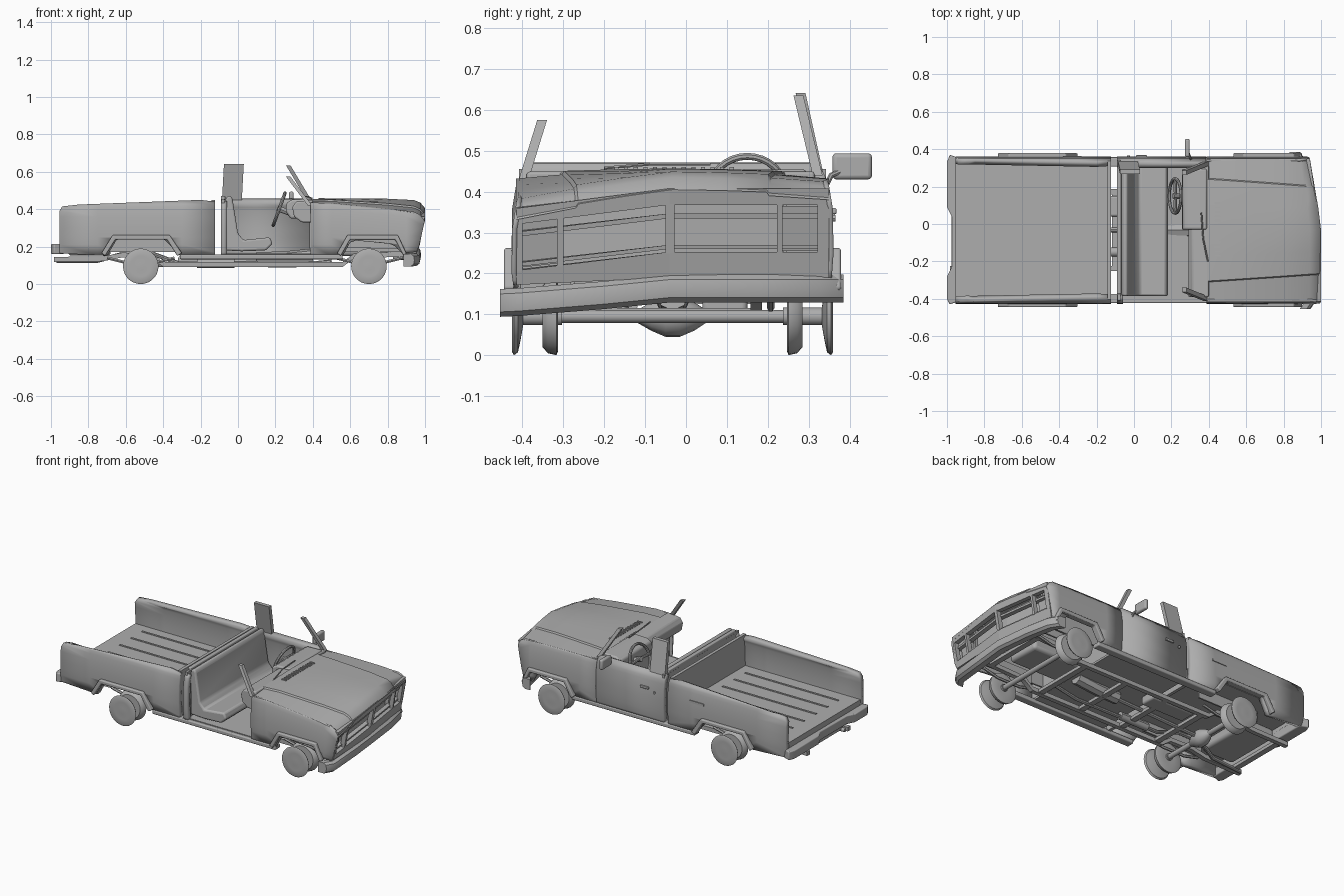
import bpy, bmesh, math
from mathutils import Vector

if "Cube" in bpy.data.objects:
    bpy.data.objects.remove(bpy.data.objects["Cube"])

YC = -0.033  # body centre line
WIDTH = [(.10, .37), (.17, .388), (.25, .394), (.36, .392), (.42, .382), (.48, .352)]
GREY = bpy.data.materials.new("dark_grey")
GREY.diffuse_color = (.42, .42, .42, 1)
GREY.use_nodes = True
GREY.node_tree.nodes["Principled BSDF"].inputs["Base Color"].default_value = GREY.diffuse_color


def width(z):
    for (a, wa), (b, wb) in zip(WIDTH, WIDTH[1:]):
        if z <= b:
            return wa + (wb - wa) * max(0, z - a) / (b - a)
    return WIDTH[-1][1]


def crush(bm):
    # crash damage: left corner pushed back, right corner pushed down
    for v in bm.verts:
        x, y, z = v.co
        t = max(0, (x - .5) / .5)
        v.co.x -= t * .17 * max(0, y)
        v.co.z -= t * .13 * max(0, -.04 - y) * min(1, max(0, (z - .15) / .1))


def finish(name, bm, damaged=False, thick=0, bevel=0, recalc=True):
    if recalc:
        bmesh.ops.recalc_face_normals(bm, faces=bm.faces)
    if damaged:
        crush(bm)
    me = bpy.data.meshes.new(name)
    bm.to_mesh(me)
    bm.free()
    me.materials.append(GREY)
    ob = bpy.data.objects.new(name, me)
    bpy.context.collection.objects.link(ob)
    if thick:
        m = ob.modifiers.new("thickness", 'SOLIDIFY')
        m.thickness, m.offset = thick, -1
    if bevel:
        m = ob.modifiers.new("bevel", 'BEVEL')
        m.width, m.segments = bevel, 3
    return ob


def loft(name, rings, caps=True, closed=True, **kw):
    bm = bmesh.new()
    rows = [[bm.verts.new(p) for p in r] for r in rings]
    n = len(rows[0])
    for a, b in zip(rows, rows[1:]):
        for i in range(n if closed else n - 1):
            j = (i + 1) % n
            bm.faces.new((a[i], a[j], b[j], b[i]))
    if caps:
        bm.faces.new(rows[0])
        bm.faces.new(rows[-1][::-1])
    return finish(name, bm, **kw)


def prism(name, outline, y0, y1, **kw):
    return loft(name, [[(x, y, z) for x, z in outline] for y in (y0, y1)], **kw)


def box(name, x0, x1, y0, y1, z0, z1, **kw):
    return prism(name, [(x0, z0), (x1, z0), (x1, z1), (x0, z1)], y0, y1, **kw)


def panel(name, outline, s, thick=.012, **kw):
    # side sheet: flat outline sliced, then bulged to the body section
    bm = bmesh.new()
    bm.faces.new([bm.verts.new((x, 0, z)) for x, z in outline])
    cuts = [((0, 0, z), (0, 0, 1)) for z in (.17, .21, .25, .3, .36, .4, .42)]
    cuts += [((x, 0, 0), (1, 0, 0)) for x in (-.75, -.5, -.3, .5, .6, .7, .8, .9)]
    for co, no in cuts:
        bmesh.ops.bisect_plane(bm, geom=bm.verts[:] + bm.edges[:] + bm.faces[:],
                               plane_co=co, plane_no=no)
    for v in bm.verts:
        v.co.y = YC + s * width(v.co.z)
    bm.normal_update()
    bmesh.ops.reverse_faces(bm, faces=[f for f in bm.faces if f.normal.y * s < 0])
    return finish(name, bm, thick=thick, recalc=False, **kw)


def tube(name, pts, r, sides=10):
    pts = [Vector(p) for p in pts]
    rings = []
    for i, p in enumerate(pts):
        d = (pts[min(i + 1, len(pts) - 1)] - pts[max(i - 1, 0)]).normalized()
        u = d.cross(Vector((0, 0, 1)) if abs(d.z) < .9 else Vector((0, 1, 0))).normalized()
        w = d.cross(u)
        rings.append([p + r * (math.cos(a) * u + math.sin(a) * w)
                      for a in (k * math.tau / sides for k in range(sides))])
    return loft(name, rings)


def lathe(name, cx, cz, prof, n=28):
    return loft(name, [[(cx + r * math.cos(k * math.tau / n), y, cz + r * math.sin(k * math.tau / n))
                        for k in range(n)] for r, y in prof])


SQ = ((-1, -1), (1, -1), (1, 1), (-1, 1))


def post(name, bottom, top, dx, dy):
    # leaning roof pillar stub
    return loft(name, [[(x + i * dx, y + j * dy, z) for i, j in SQ] for x, y, z in (bottom, top)])


FENDER = [(.388, .15), (.56, .15), (.6, .23), (.63, .245), (.81, .245), (.84, .23), (.88, .17),
          (.955, .19), (.998, .385), (.975, .415), (.94, .43), (.388, .435)]
BED = [(-.955, .165), (-.70, .15), (-.65, .235), (-.62, .245), (-.42, .245), (-.39, .235),
       (-.31, .15), (-.122, .15), (-.122, .44), (-.2, .45), (-.85, .425), (-.94, .415), (-.955, .39)]
for s, tag in ((-1, "right"), (1, "left")):
    Y = lambda w: YC + s * w
    # outer body sheets
    panel("front_fender_" + tag, FENDER, s, damaged=True)
    panel("bed_side_" + tag, BED, s, thick=.032)
    box("sill_" + tag, -.31, .56, Y(.34), Y(.39), .132, .158, bevel=.006)
    # wheel arch mouldings, wheel housings, bare rims and hubs
    for nm, cx, (a, b, c, d, f, g) in (("rear", -.52, (-.73, -.71, -.655, -.38, -.325, -.30)),
                                       ("front", .70, (.53, .55, .6, .84, .885, .90))):
        out = [(b, .15), (c, .238), (d, .238), (f, .15), (g, .165), (d + .015, .262), (c - .015, .262), (a, .165)]
        prism(f"{nm}_arch_{tag}", out, Y(.37), Y(.412), bevel=.006)
        box(f"{nm}_wheel_housing_{tag}", a, g, Y(.24), Y(.25), .17, .245)
        lathe(f"{nm}_rim_outer_{tag}", cx, .095,
              [(.02, Y(.365)), (.06, Y(.372)), (.088, Y(.378)), (.095, Y(.388)), (.088, Y(.392)), (.055, Y(.39)), (.02, Y(.392))])
        lathe(f"{nm}_rim_inner_{tag}", cx, .095,
              [(.04, Y(.28)), (.085, Y(.28)), (.095, Y(.284)), (.09, Y(.305)), (.075, Y(.318)), (.03, Y(.318))])
        lathe(f"{nm}_hub_{tag}", cx, .095, [(.022, Y(.27)), (.022, Y(.38))], 14)
        tube(f"{nm}_leaf_spring_{tag}", [(cx - .18, Y(.24), .14), (cx - .08, Y(.24), .115),
                                         (cx + .08, Y(.24), .115), (cx + .18, Y(.24), .14)], .009, 6)
    # chassis rail and engine bay apron
    rail = [(-.985, .132), (-.72, .135), (-.62, .155), (-.46, .15), (-.40, .105), (.56, .105), (.62, .15), (.9, .16)]
    loft("chassis_rail_" + tag, [[(x, Y(.205) + i * .014, z + j * .013) for i, j in SQ] for x, z in rail])
    box("inner_apron_" + tag, .42, .92, Y(.27), Y(.28), .2, .42, damaged=True)

# axles, driveline and underbody
for nm, cx in (("rear", -.52), ("front", .70)):
    tube(nm + "_axle", [(cx, -.32, .095), (cx, .25, .095)], .016, 12)
lathe("rear_differential", -.52, .095, [(.015, -.12), (.035, -.085), (.05, -.05), (.05, -.015), (.035, .02), (.015, .05)], 16)
tube("driveshaft", [(-.5, YC, .1), (.12, YC, .125)], .013)
tube("gearbox", [(.1, YC, .13), (.25, YC, .135), (.4, YC, .15)], .04, 8)
box("engine", .44, .8, YC - .11, YC + .11, .15, .36, bevel=.02)
box("side_tank", -.32, -.02, .04, .15, .095, .15, bevel=.012)
box("rear_tank", -.91, -.68, -.22, .15, .152, .22, bevel=.02)
tube("exhaust", [(.5, -.13, .12), (.3, -.15, .1), (-.3, -.15, .105), (-.45, -.15, .16), (-.62, -.15, .16), (-.75, -.2, .125), (-.97, -.22, .125)], .012)
tube("silencer", [(-.02, -.15, .11), (-.22, -.15, .11)], .025)
for x, z in ((-.93, .135), (-.36, .105), (-.1, .105), (.2, .105), (.5, .105), (.86, .155)):
    box("cross_member", x - .018, x + .018, Y(-.205), Y(.205), z - .01, z + .01)

# load bed
L, R = YC + .37, YC - .37
box("bed_floor", -.95, -.122, R, L, .238, .25)
for y in (.26, .15, .035, -.085, -.20, -.31):
    box("floor_rib", -.86, -.2, y - .006, y + .006, .248, .254)
box("bed_front_wall", -.142, -.122, R, L, .15, .448)
box("bed_rear_sill", -.955, -.935, R, L, .165, .25)
outline = [(-.93, .35), (-.985, .37), (-1, .33), (-1, .09), (-.975, .04), (-.975, -.23), (-1, -.28), (-1, -.40), (-.985, -.43), (-.93, -.41)]
loft("rear_bumper", [[(x, y, z) for x, y in outline] for z in (.16, .215)], bevel=.006)
box("fuel_flap", -.38, -.28, YC + .385, YC + .397, .34, .355)

# cab shell
box("cab_floor", -.085, .42, R, L, .15, .163)
box("cab_rear_wall", -.088, -.072, YC - .375, YC + .375, .15, .455)
box("cab_rear_rail", -.092, -.068, -.375, .305, .45, .472, bevel=.005)
box("firewall", .40, .415, R, L, .15, .43)
panel("rear_door_post", [(-.09, .15), (-.06, .15), (-.06, .445), (-.09, .445)], -1, thick=.03)
panel("left_door", [(-.09, .15), (.384, .15), (.384, .445), (.36, .458), (-.09, .458)], 1, thick=.035)
box("door_handle", .01, .07, .35, .368, .345, .36, bevel=.004)
tube("door_lock", [(-.03, .35, .335), (-.03, .366, .335)], .008)
post("rear_pillar_left", (-.033, .325, .44), (-.022, .28, .642), .053, .012)
post("windscreen_pillar_left", (.385, .322, .44), (.268, .275, .635), .012, .012)
post("windscreen_pillar_right", (.385, -.40, .42), (.268, -.352, .575), .012, .012)

# seat, dashboard and steering
prism("bench_seat", [(-.068, .18), (.02, .175), (.15, .18), (.185, .215), (.17, .25), (.03, .235), (0, .27), (-.03, .46), (-.045, .475), (-.066, .46)],
      -.385, .312, bevel=.012)
prism("dashboard", [(.30, .36), (.29, .41), (.31, .44), (.40, .45), (.40, .33), (.34, .33)], -.39, .315, bevel=.008)
prism("instrument_hood", [(.255, .39), (.26, .435), (.29, .452), (.39, .455), (.39, .35), (.28, .35)], -.03, .295, bevel=.01)
bpy.ops.mesh.primitive_torus_add(major_radius=.092, minor_radius=.009, major_segments=32, minor_segments=8,
                                 location=(.22, .15, .40), rotation=(0, math.radians(-70), 0))
bpy.context.object.name = "steering_wheel"
bpy.context.object.data.materials.append(GREY)
tube("steering_column", [(.21, .15, .405), (.36, .15, .35)], .016)
tube("steering_spoke", [(.22, .06, .40), (.222, .15, .405), (.22, .24, .40)], .009, 8)
box("door_mirror", .272, .298, .358, .455, .43, .494, bevel=.01)
tube("mirror_arm", [(.31, .335, .40), (.3, .355, .44), (.29, .38, .45)], .007, 8)

# bonnet with raised middle, vents and wiper
rings = []
for x, dz, k in ((.39, 0, .272), (.5, .002, .265), (.65, .002, .255), (.8, .001, .245), (.94, -.006, .235), (.975, -.02, .233), (1, -.05, .23)):
    h = [(.383, .430), (k + .006, .440), (k, .449), (k * .5, .453)]
    half = [(YC - w, z + dz) for w, z in h] + [(YC, .455 + dz)]
    rings.append([(x, y, z) for y, z in half + [(YC + w, z + dz) for w, z in h[::-1]]])
loft("bonnet", rings, caps=False, closed=False, damaged=True)
for i in range(13):
    y = -.17 + i * .0235
    box("bonnet_vent", .43, .462, y - .005, y + .005, .452, .46)
tube("wiper", [(.395, -.2, .458), (.37, -.08, .468), (.36, .06, .468)], .004, 6)


# nose: open grille frame built from bars
def bar(name, y0, y1, z0, z1, back=0, deep=.03):
    X = lambda z: .962 + (z - .2) * .18 - back
    prism(name, [(X(z0) - deep, z0), (X(z0), z0), (X(z1), z1), (X(z1) - deep, z1)], y0, y1, damaged=True)


A, M, B = -.415, -.04, .35
for y0, y1 in ((A, M), (M, B)):
    bar("nose_top", y0, y1, .368, .408)
    bar("nose_lower_panel", y0, y1, .19, .253)
    bar("grille_bar", y0, y1, .26, .27, .02)
    bar("grille_bar", y0, y1, .335, .347, .02)
    box("radiator_support", .895, .905, y0, y1, .19, .40, damaged=True)
for y0, y1 in ((A, -.40), (-.315, -.30), (M - .01, M + .012), (.222, .236), (.322, B)):
    bar("grille_post", y0, y1, .25, .37)
for y0, y1 in ((-.40, -.315), (.236, .322)):
    bar("headlight_bucket", y0, y1, .255, .365, .045, .02)

# bent front bumper
sec = [(-.03, -.033), (.008, -.034), (.024, -.022), (.028, 0), (.024, .022), (.008, .034), (-.03, .033)]
path = [(.915, -.455, .128), (.945, -.41, .13), (.95, -.2, .147), (.95, -.04, .163), (.925, .18, .163), (.895, .33, .163), (.86, .385, .163)]
loft("front_bumper", [[(x + a, y, z + b) for a, b in sec] for x, y, z in path])
box("bumper_bracket", .86, .94, -.02, .09, .165, .19)

bpy.ops.object.select_all(action='SELECT')
bpy.context.view_layer.objects.active = bpy.data.objects["bonnet"]
bpy.ops.object.shade_smooth_by_angle(angle=math.radians(36))
